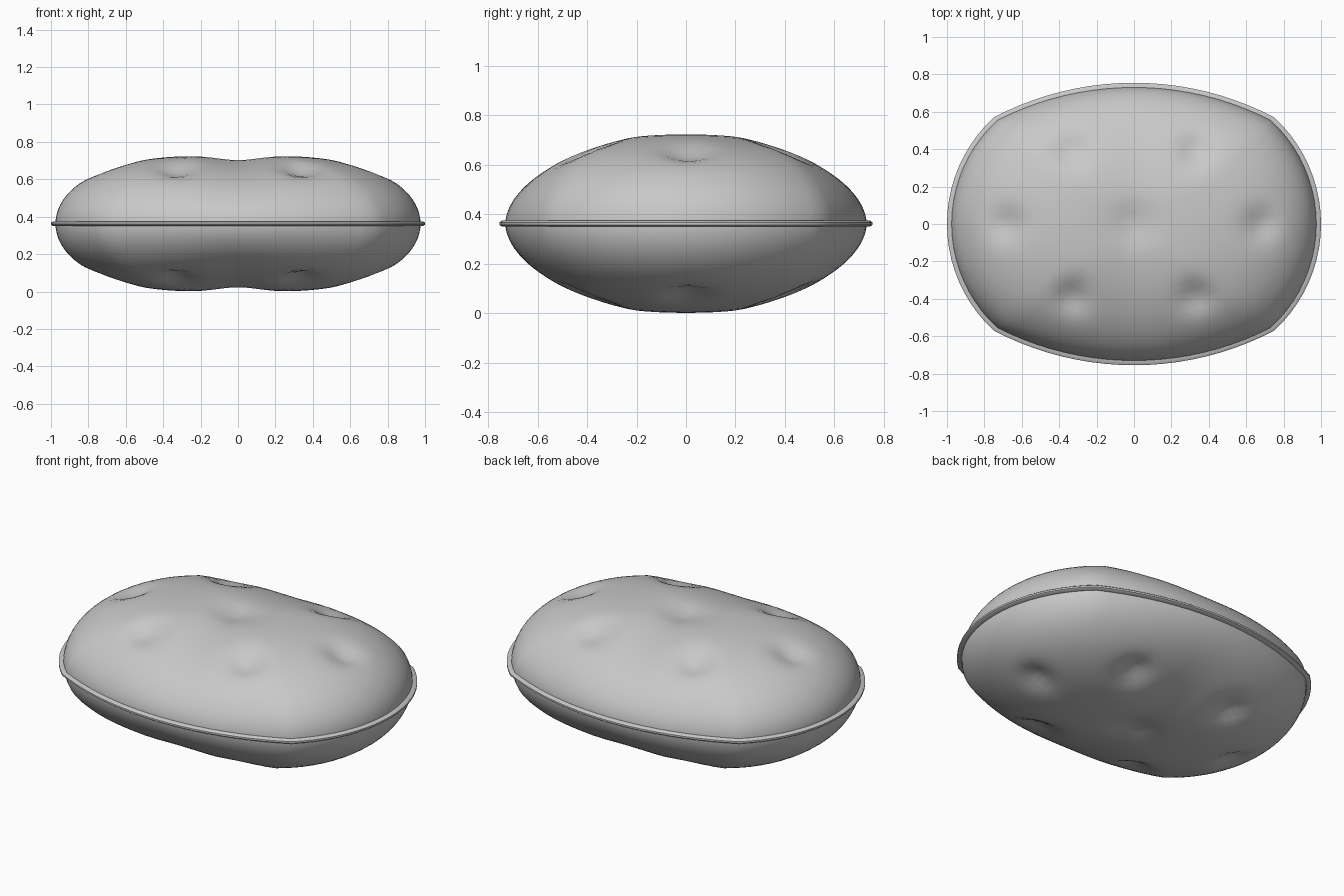
import bpy, bmesh, math
from mathutils import Vector

cube = bpy.data.objects.get("Cube")
if cube:
    bpy.data.objects.remove(cube, do_unlink=True)

SEAM = 0.3625          # height of the seam
CX, CY = 0.75, 0.57    # corners of the outline
STEPS = 20             # segments per side
RINGS = 26

grey = bpy.data.materials.new("grey fabric")
grey.use_nodes = True
colour = (0.58, 0.58, 0.58, 1)
grey.diffuse_color = colour
bsdf = grey.node_tree.nodes["Principled BSDF"]
bsdf.inputs["Base Color"].default_value = colour
bsdf.inputs["Roughness"].default_value = 0.8


def arc(half, sag):
    """Bowed side as (along, outward) offsets from its chord."""
    radius = (half * half + sag * sag) / (2 * sag)
    span = math.asin(half / radius)
    for i in range(STEPS):
        a = span * (2 * i / STEPS - 1)
        yield radius * math.sin(a), radius * (math.cos(a) - 1) + sag


def outline():
    right = [Vector((CX + o, s)) for s, o in arc(CY, 1 - CX)]
    back = [Vector((-s, CY + o)) for s, o in arc(CX, 0.755 - CY)]
    half = right + back
    return half + [-p for p in half]


def dent(x, y, cx, cy, depth, radius):
    d = ((abs(x) - cx) ** 2 + (abs(y) - cy) ** 2) / radius ** 2
    return depth * math.exp(-d)


def puff(p, t):
    """Height of the stuffed surface above the seam."""
    sideways = (p.x / p.length) ** 2 if p.length else 0.5
    h = 0.367 * (1 - t ** (2 + sideways)) ** (0.55 - 0.05 * sideways)
    h -= 0.016 * math.exp(-(p.x / 0.2) ** 2)  * (1 - t * t)
    h -= dent(p.x, p.y, 0.33, 0.39, 0.045, 0.085)
    h -= dent(p.x, p.y, 0.68, 0, 0.04, 0.085)
    h -= dent(p.x, p.y, 0, 0, 0.03, 0.1)
    h -= dent(p.x, p.y, 0.68, 0.51, 0.03, 0.06) * (1 - t)
    return max(h, 0)


def finish(bm, name):
    bmesh.ops.recalc_face_normals(bm, faces=bm.faces)
    mesh = bpy.data.meshes.new(name)
    bm.to_mesh(mesh)
    bm.free()
    obj = bpy.data.objects.new(name, mesh)
    bpy.context.collection.objects.link(obj)
    obj.location.z = SEAM
    mesh.materials.append(grey)
    bpy.ops.object.select_all(action='DESELECT')
    obj.select_set(True)
    bpy.context.view_layer.objects.active = obj
    bpy.ops.object.shade_smooth_by_angle(angle=math.radians(40))
    return obj


def bridge(bm, a, b):
    n = len(a)
    for i in range(n):
        j = (i + 1) % n
        bm.faces.new((a[i], a[j], b[j], b[i]))


edge = outline()

# Stuffed cushion: upper half, mirrored below the seam
bm = bmesh.new()
rings = []
for k in range(1, RINGS + 1):
    t = math.sin(math.pi / 2 * k / RINGS) ** 0.9
    ring = []
    for e in edge:
        p = e * (1 - 0.024 / e.length) * t
        z = 0 if k == RINGS else puff(p, t)
        ring.append(bm.verts.new((p.x, p.y, z)))
    rings.append(ring)
for inner, outer in zip(rings, rings[1:]):
    bridge(bm, inner, outer)
centre = bm.verts.new((0, 0, puff(Vector((0, 0)), 0)))
for i, v in enumerate(rings[0]):
    bm.faces.new((centre, v, rings[0][(i + 1) % len(edge)]))
cushion = finish(bm, "cushion")
mirror = cushion.modifiers.new("underside", 'MIRROR')
mirror.use_axis = (False, False, True)

# Thin piping around the seam
bm = bmesh.new()
profile = [(0.035, 0.013), (0.01, 0.012), (0, 0.005),
           (0, -0.005), (0.01, -0.012), (0.035, -0.013)]
loops = []
for inset, z in profile:
    loops.append([bm.verts.new((*(e * (1 - inset / e.length)), z)) for e in edge])
for i, loop in enumerate(loops):
    bridge(bm, loop, loops[(i + 1) % len(loops)])
finish(bm, "seam_piping")
